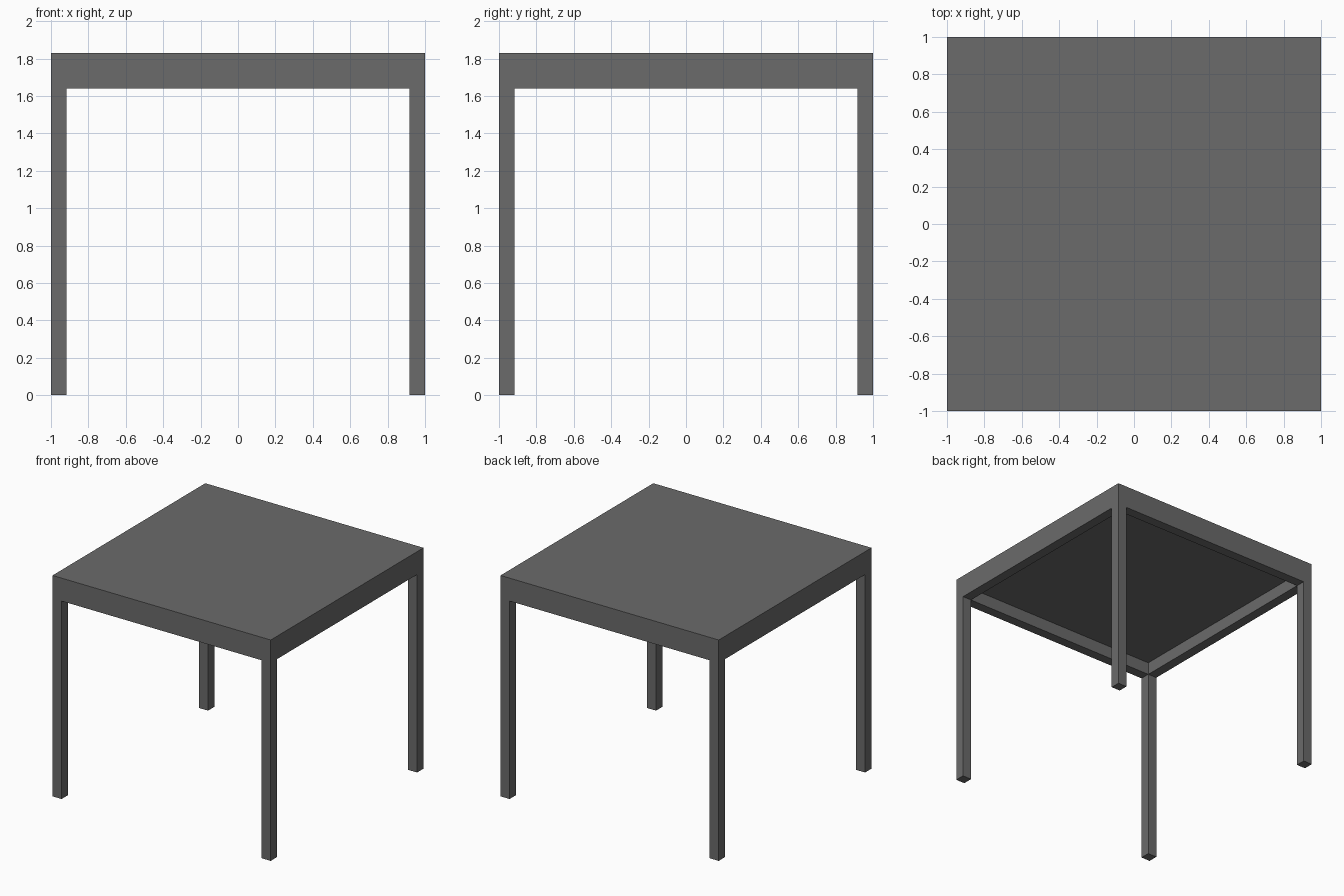
import bpy
import bmesh
from mathutils import Matrix, Vector

HEIGHT = 1.83         # floor to table surface
APRON_BOTTOM = 1.64   # lower edge of the apron
LEG = 0.083           # leg width and apron thickness
RECESS = 0.105        # depth of the hollow under the top

cube = bpy.data.objects.get("Cube")
if cube:
    bpy.data.objects.remove(cube, do_unlink=True)

# Single dark grey finish
grey = bpy.data.materials.new("dark_grey")
grey.use_nodes = True
colour = (0.145, 0.145, 0.145, 1)
grey.diffuse_color = colour
grey.node_tree.nodes["Principled BSDF"].inputs["Base Color"].default_value = colour


def add_box(bm, low, high):
    low, high = Vector(low), Vector(high)
    place = Matrix.Translation((low + high) / 2) @ Matrix.Diagonal((*(high - low), 1))
    bmesh.ops.create_cube(bm, size=1, matrix=place)
    bm.normal_update()


def make_object(name, bm):
    mesh = bpy.data.meshes.new(name)
    bm.to_mesh(mesh)
    bm.free()
    mesh.materials.append(grey)
    obj = bpy.data.objects.new(name, mesh)
    bpy.context.collection.objects.link(obj)
    return obj


# Table top with its apron: a block hollowed from below
bm = bmesh.new()
add_box(bm, (-1, -1, APRON_BOTTOM), (1, 1, HEIGHT))
underside = [f for f in bm.faces if f.normal.z < -0.9]
bmesh.ops.inset_region(bm, faces=underside, thickness=LEG, use_even_offset=True)
bmesh.ops.inset_region(bm, faces=underside, thickness=0, depth=-RECESS)
make_object("table_top_and_apron", bm)

# Square legs flush with the corners, mirrored both ways
bm = bmesh.new()
add_box(bm, (1 - LEG, -1, 0), (1, -1 + LEG, APRON_BOTTOM))
legs = make_object("legs", bm)
mirror = legs.modifiers.new("four_corners", "MIRROR")
mirror.use_axis = (True, True, False)
mirror.use_mirror_merge = False
